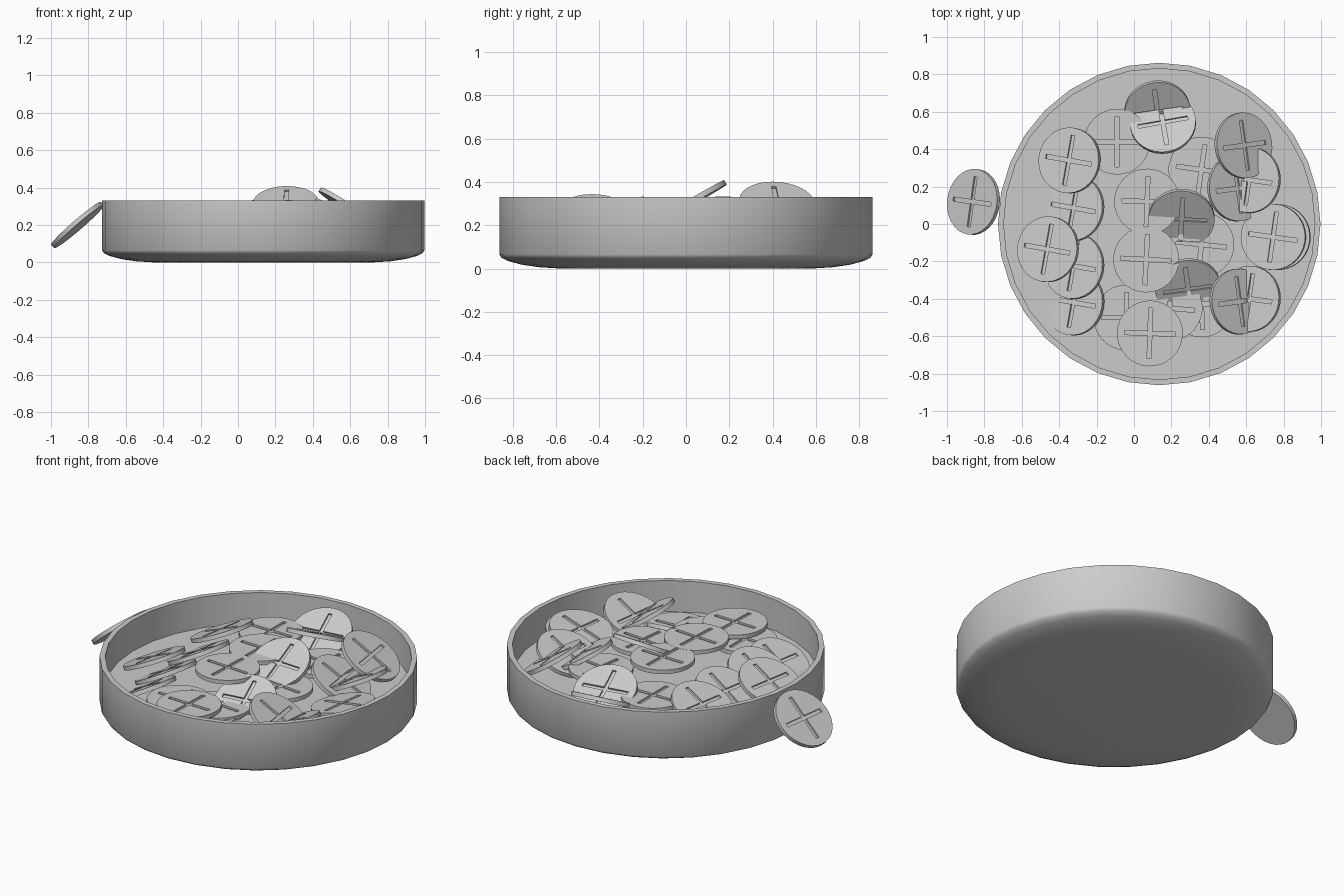
import bpy, bmesh, math
from mathutils import Matrix, Vector

if "Cube" in bpy.data.objects:
    bpy.data.objects.remove(bpy.data.objects["Cube"])

CX = 0.135  # tray centre


def add_object(name, bm):
    mesh = bpy.data.meshes.new(name)
    bmesh.ops.recalc_face_normals(bm, faces=bm.faces)
    bm.to_mesh(mesh)
    bm.free()
    ob = bpy.data.objects.new(name, mesh)
    bpy.context.collection.objects.link(ob)
    return ob


def lathe(name, profile, sides):
    bm = bmesh.new()
    vs = [bm.verts.new((r, 0, z)) for r, z in profile]
    es = [bm.edges.new(p) for p in zip(vs, vs[1:])]
    bmesh.ops.spin(bm, geom=vs + es, cent=(0, 0, 0), axis=(0, 0, 1),
                   angle=2 * math.pi, steps=sides, use_duplicate=False)
    bmesh.ops.remove_doubles(bm, verts=bm.verts, dist=1e-4)
    return add_object(name, bm)


# Round tray with a rounded underside and a raised flat floor
tray = lathe("tray", [(0, 0), (0.58, 0), (0.68, 0.006), (0.76, 0.018), (0.82, 0.034),
                      (0.852, 0.05), (0.862, 0.065), (0.862, 0.33), (0.832, 0.33),
                      (0.832, 0.145), (0, 0.145)], 32)
tray.location.x = CX

# One disc with a cross-shaped groove in its top
R, T = 0.176, 0.024
bm = bmesh.new()
bmesh.ops.create_cone(bm, cap_ends=True, segments=32, radius1=R, radius2=R, depth=T)
disc = add_object("slotted_disc", bm)
bm = bmesh.new()
a, b = 0.135, 0.011
outline = [(a, -b), (a, b), (b, b), (b, a), (-b, a), (-b, b),
           (-a, b), (-a, -b), (-b, -b), (-b, -a), (b, -a), (b, -b)]
face = bm.faces.new([bm.verts.new((x, y, T / 2 - 0.011)) for x, y in outline])
top = bmesh.ops.extrude_face_region(bm, geom=[face])["geom"]
bmesh.ops.translate(bm, verts=[g for g in top if isinstance(g, bmesh.types.BMVert)],
                    vec=(0, 0, 0.05))
cutter = add_object("cross_cutter", bm)
mod = disc.modifiers.new("groove", "BOOLEAN")
mod.object, mod.operation, mod.solver = cutter, "DIFFERENCE", "EXACT"
bpy.context.view_layer.update()
disc_mesh = bpy.data.meshes.new_from_object(disc.evaluated_get(bpy.context.evaluated_depsgraph_get()))
bpy.data.objects.remove(disc)
bpy.data.objects.remove(cutter)

# Discs: x, y, z, lean direction, lean angle, spin (degrees)
W, E, N, S = 180, 0, 90, -90
discs = [
    (-0.858, 0.118, 0.20, W, 41, -8),                                    # leaning outside
    (-0.345, 0.34, 0.23, W, 24, -10), (-0.32, 0.085, 0.205, W, 28, -10), # left group
    (-0.46, -0.135, 0.217, W, 25, -10), (-0.32, -0.225, 0.205, W, 28, -10),
    (-0.32, -0.42, 0.183, W, 28, -10),
    (-0.09, 0.44, 0.25, E, 0, 0), (0.07, 0.12, 0.314, E, 0, -2),         # flat ones
    (0.065, -0.19, 0.315, E, 0, -3), (0.085, -0.585, 0.25, E, 0, -2),
    (-0.04, -0.5, 0.215, E, 0, 0), (0.36, 0.29, 0.24, E, 0, -8),
    (0.36, -0.11, 0.25, E, 0, -6), (0.19, -0.45, 0.222, E, 0, -5),
    (0.36, -0.43, 0.21, E, 0, 3),
    (0.125, 0.605, 0.237, S, 27, 8), (0.155, 0.54, 0.262, N, 25, 10),    # front and back leaning
    (0.255, 0.03, 0.31, S, 30, -3), (0.29, -0.345, 0.24, S, 28, 8),
    (0.585, 0.42, 0.295, E, 33, 8), (0.55, 0.19, 0.235, E, 30, 8),       # right group
    (0.62, 0.235, 0.24, W, 25, -8), (0.56, -0.415, 0.24, E, 32, 8),
    (0.62, -0.4, 0.22, W, 25, -8), (0.745, -0.07, 0.235, W, 12, -8),
    (0.77, -0.07, 0.21, W, 12, -8),
]
for i, (x, y, z, lean, tilt, spin) in enumerate(discs):
    ob = bpy.data.objects.new(f"slotted_disc_{i + 1}", disc_mesh)
    bpy.context.collection.objects.link(ob)
    d = math.radians(lean + spin)
    axis = Vector((-math.sin(d), math.cos(d), 0))
    ob.matrix_world = (Matrix.Translation((x, y, z))
                       @ Matrix.Rotation(math.radians(tilt), 4, axis)
                       @ Matrix.Rotation(math.radians(spin), 4, "Z"))

# Smooth the round walls, keep the rims crisp
bpy.ops.object.select_all(action="DESELECT")
for ob in (tray, bpy.data.objects["slotted_disc_1"]):
    ob.select_set(True)
    bpy.context.view_layer.objects.active = ob
bpy.ops.object.shade_smooth_by_angle(angle=math.radians(35))
